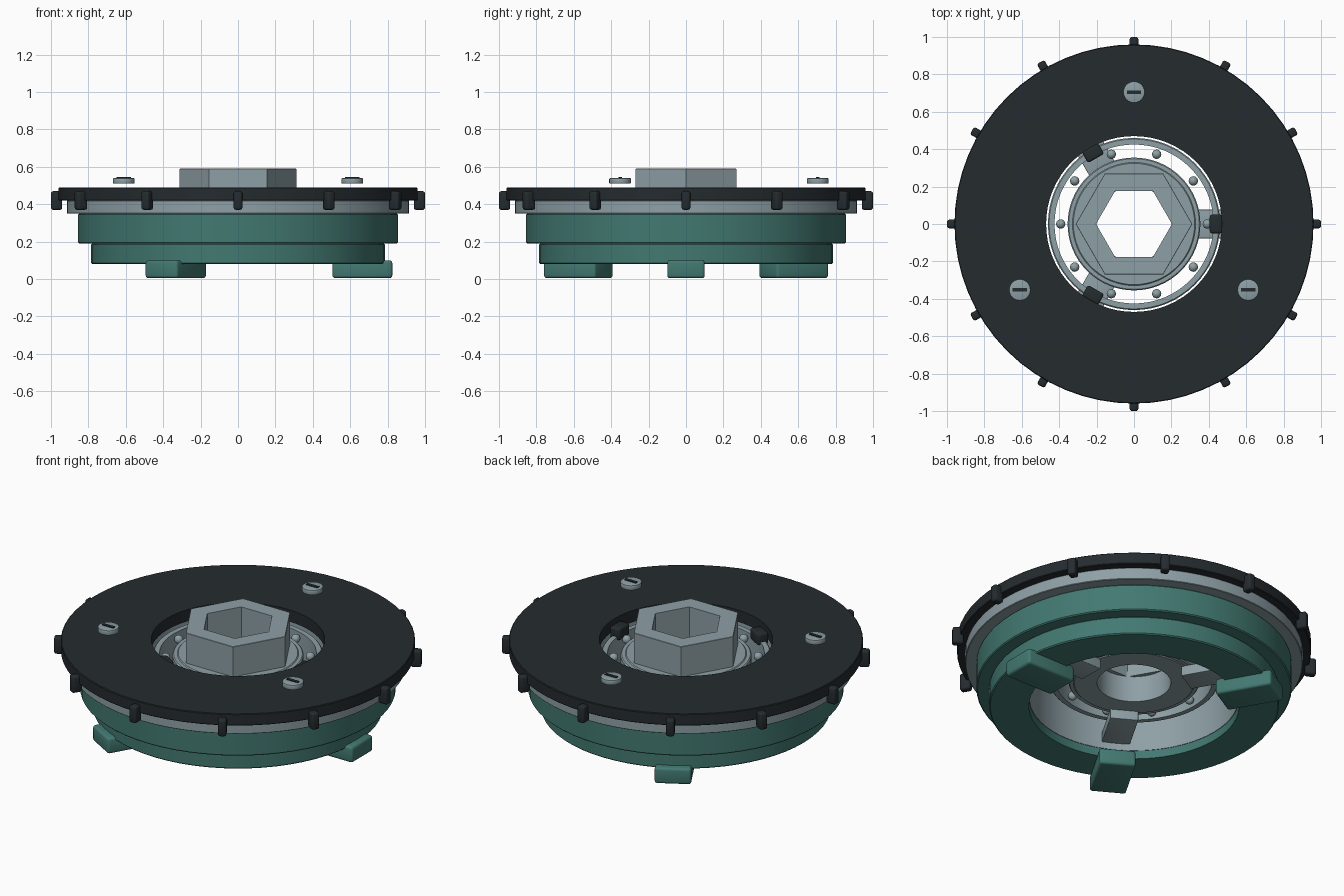
import bpy, bmesh
from math import cos, sin, pi, radians
from mathutils import Matrix

if "Cube" in bpy.data.objects:
    bpy.data.objects.remove(bpy.data.objects["Cube"])


def material(name, rgb):
    m = bpy.data.materials.new(name)
    m.diffuse_color = (*rgb, 1)
    m.use_nodes = True
    m.node_tree.nodes["Principled BSDF"].inputs["Base Color"].default_value = m.diffuse_color
    return m


GREEN = material("green_paint", (0.055, 0.19, 0.165))
BLACK = material("black_rubber", (0.018, 0.024, 0.028))
STEEL = material("steel", (0.27, 0.35, 0.38))


def finish(bm, name, mat, smooth=True):
    bmesh.ops.recalc_face_normals(bm, faces=bm.faces)
    me = bpy.data.meshes.new(name)
    bm.to_mesh(me)
    bm.free()
    ob = bpy.data.objects.new(name, me)
    bpy.context.collection.objects.link(ob)
    me.materials.append(mat)
    if smooth:
        bpy.ops.object.select_all(action='DESELECT')
        ob.select_set(True)
        bpy.context.view_layer.objects.active = ob
        bpy.ops.object.shade_smooth_by_angle(angle=radians(30))
    return ob


def ring(name, r0, r1, z0, z1, mat, c=0.006, sides=64):
    """Closed ring with chamfered outer edges."""
    profile = [(r0, z0), (r1 - c, z0), (r1, z0 + c), (r1, z1 - c), (r1 - c, z1), (r0, z1)]
    bm = bmesh.new()
    loops = []
    for i in range(sides):
        a = 2 * pi * i / sides
        loops.append([bm.verts.new((r * cos(a), r * sin(a), z)) for r, z in profile])
    n = len(profile)
    for i in range(sides):
        p, q = loops[i], loops[(i + 1) % sides]
        for j in range(n):
            k = (j + 1) % n
            bm.faces.new((p[j], q[j], q[k], p[k]))
    return finish(bm, name, mat, sides > 6)


def radial_block(name, angle, r0, r1, width, z0, z1, mat, bevel=0.012):
    """Bevelled box pointing outward from the axis."""
    bm = bmesh.new()
    bmesh.ops.create_cube(bm, size=1)
    bmesh.ops.scale(bm, vec=(r1 - r0, width, z1 - z0), verts=bm.verts)
    if bevel:
        bmesh.ops.bevel(bm, geom=bm.edges[:], offset=bevel, segments=3,
                        profile=0.5, affect='EDGES')
    bmesh.ops.translate(bm, vec=((r0 + r1) / 2, 0, (z0 + z1) / 2), verts=bm.verts)
    bmesh.ops.rotate(bm, matrix=Matrix.Rotation(radians(angle), 3, 'Z'), verts=bm.verts)
    return finish(bm, name, mat)


# Stacked housing
ring("base_ring", 0.57, 0.785, 0.08, 0.19, GREEN)
ring("body_ring", 0.57, 0.855, 0.19, 0.35, GREEN)
ring("steel_flange", 0.57, 0.915, 0.35, 0.42, STEEL, c=0.003)
ring("inner_liner", 0.567, 0.575, 0.13, 0.41, STEEL, c=0.001)
ring("top_cover", 0.47, 0.96, 0.42, 0.49, BLACK, c=0.004)

# Bearing and hub
ring("outer_race", 0.425, 0.46, 0.24, 0.41, STEEL)
ring("inner_race", 0.32, 0.355, 0.23, 0.405, STEEL)
ring("hub_collar", 0.2, 0.33, 0.225, 0.41, STEEL)
ring("hex_hub", 0.203, 0.312, 0.38, 0.59, STEEL, c=0.002, sides=6)

# Bearing balls, upper and lower rows
for i in range(10):
    a = radians(36 * i)
    for row, z in (("upper", 0.385), ("lower", 0.265)):
        bm = bmesh.new()
        bmesh.ops.create_uvsphere(bm, u_segments=16, v_segments=10, radius=0.025,
                                  matrix=Matrix.Translation((0.392 * cos(a), 0.392 * sin(a), z)))
        finish(bm, f"{row}_ball_{i}", STEEL)

# Feet, support arms and retaining tabs, three of each
for i in range(3):
    ang = 120 * i
    radial_block(f"foot_{i}", ang, 0.505, 0.825, 0.2, 0.005, 0.1, GREEN, 0.015)
    radial_block(f"support_arm_{i}", ang, 0.30, 0.575, 0.155, 0.17, 0.23, STEEL, 0.004)
    radial_block(f"retaining_tab_{i}", ang, 0.405, 0.472, 0.1, 0.39, 0.46, BLACK)

# Rim clips
for i in range(12):
    radial_block(f"rim_clip_{i}", 30 * i, 0.94, 1.0, 0.046, 0.37, 0.47, BLACK)

# Slotted cover screws
for i in range(3):
    a = radians(90 + 120 * i)
    x, y = 0.705 * cos(a), 0.705 * sin(a)
    bm = bmesh.new()
    bmesh.ops.create_cone(bm, cap_ends=True, segments=24, radius1=0.058, radius2=0.058,
                          depth=0.03, matrix=Matrix.Translation((x, y, 0.525)))
    rims = [e for e in bm.edges if abs(e.verts[0].co.z - e.verts[1].co.z) < 1e-5]
    bmesh.ops.bevel(bm, geom=rims, offset=0.005, segments=2, profile=0.5, affect='EDGES')
    finish(bm, f"cover_screw_{i}", STEEL)
    slot = radial_block(f"screw_slot_{i}", 0, -0.038, 0.038, 0.018, 0.533, 0.545, BLACK, 0)
    slot.location = (x, y, 0)
